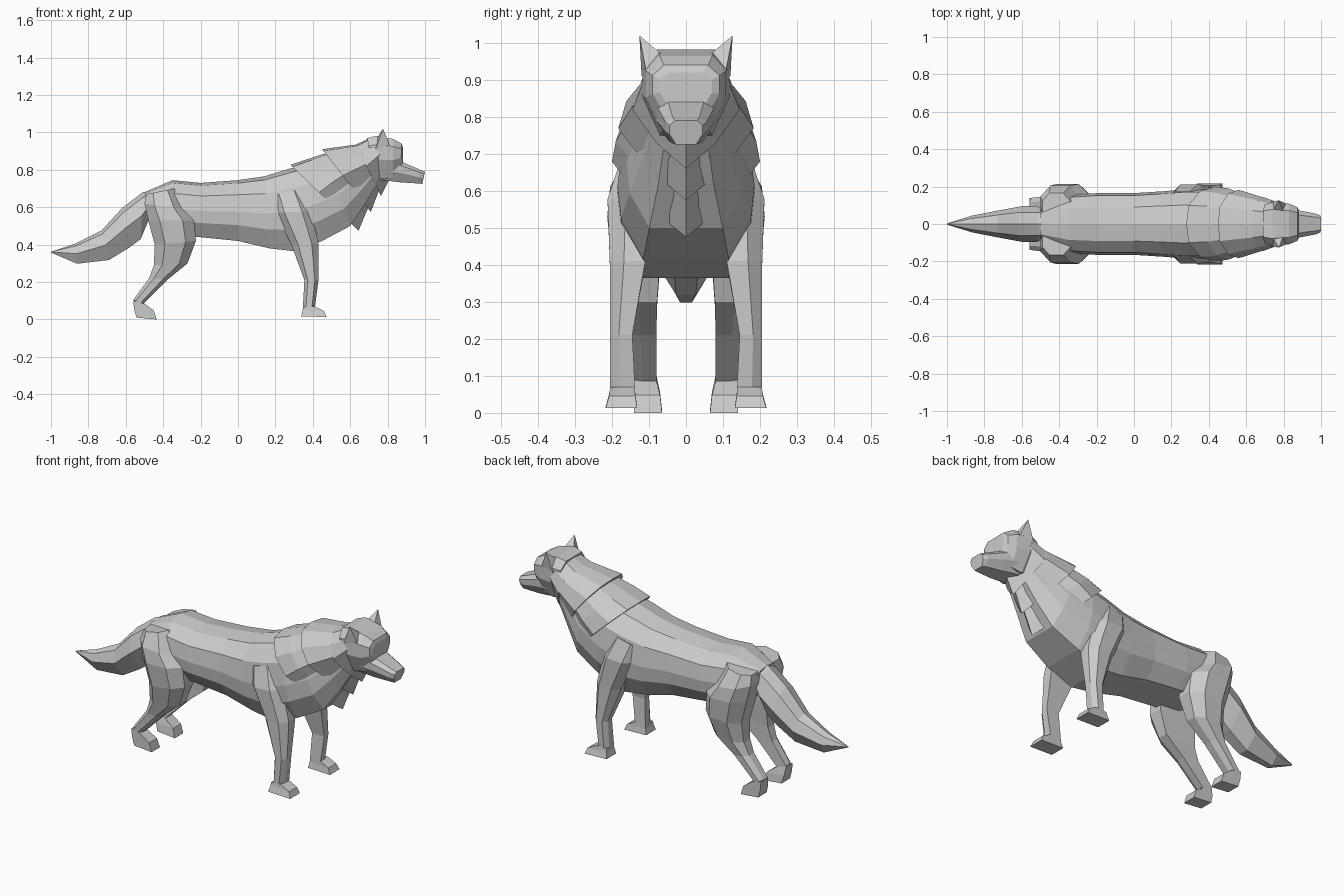
import bpy, bmesh

# cross-section outlines: (fraction of half width, fraction of the way from top to bottom)
TORSO = [(0.0, 0.0), (0.55, 0.05), (0.92, 0.24), (1.0, 0.52), (0.95, 0.74), (0.62, 1.0)]
RUFF = [(0.0, 0.0), (0.5, 0.03), (0.88, 0.2), (1.0, 0.42), (0.55, 0.75), (0.0, 1.0)]
HEAD = [(0.66, 0.0), (1.0, 0.2), (1.0, 0.55), (0.6, 1.0)]
TAIL = [(0.0, 0.0), (0.65, 0.12), (1.0, 0.5), (0.35, 1.0)]


def make_object(name, bm):
    bmesh.ops.remove_doubles(bm, verts=bm.verts, dist=0.0005)
    bmesh.ops.recalc_face_normals(bm, faces=bm.faces)
    mesh = bpy.data.meshes.new(name)
    bm.to_mesh(mesh)
    bm.free()
    obj = bpy.data.objects.new(name, mesh)
    bpy.context.collection.objects.link(obj)
    return obj


def loft(name, rings):
    """Skin a list of equally long point rings and cap both ends."""
    bm = bmesh.new()
    rows = [[bm.verts.new(p) for p in ring] for ring in rings]
    n = len(rows[0])
    for a, b in zip(rows, rows[1:]):
        for i in range(n):
            j = (i + 1) % n
            bm.faces.new((a[i], a[j], b[j], b[i]))
    bm.faces.new(rows[0])
    bm.faces.new(rows[-1])
    return make_object(name, bm)


def section(outline, xt, zt, xb, zb, w):
    """Symmetric ring hanging from the top point to the bottom point."""
    half = [(xt + (xb - xt) * t, f * w, zt + (zb - zt) * t) for f, t in outline]
    return half + [(x, -y, z) for x, y, z in reversed(half) if y > 1e-6]


def body_part(name, outline, sections):
    return loft(name, [section(outline, *s) for s in sections])


def leg_ring(side, xr, zr, xf, zf, y0, y1):
    """Six-sided ring from rear edge to front edge, with chamfered outer corners."""
    def pt(t, y):
        return (xr + (xf - xr) * t, side * y, zr + (zf - zr) * t)
    ym = y0 + (y1 - y0) * 0.6
    return [pt(0, y0), pt(0, ym), pt(0.25, y1), pt(0.75, y1), pt(1, ym), pt(1, y0)]


def foot_ring(side, xr, zr, xf, zf, y0, y1):
    ring = leg_ring(side, xr, zr, xf, zf, y0, y1)
    return [(x, side * y1, z) if i in (1, 4) else (x, y, z) for i, (x, y, z) in enumerate(ring)]


# torso running from the rump into the neck
body_part("torso", TORSO, [
    (-0.50, 0.68, -0.47, 0.52, 0.10),
    (-0.35, 0.745, -0.34, 0.45, 0.155),
    (-0.20, 0.73, -0.20, 0.44, 0.165),
    (0.00, 0.745, 0.00, 0.42, 0.165),
    (0.14, 0.765, 0.17, 0.38, 0.175),
    (0.27, 0.805, 0.30, 0.365, 0.185),
    (0.38, 0.83, 0.45, 0.42, 0.185),
    (0.48, 0.86, 0.60, 0.50, 0.16),
    (0.60, 0.90, 0.68, 0.62, 0.12),
    (0.70, 0.94, 0.76, 0.75, 0.09)])

# three overlapping layers of neck fur, flared at the rear
body_part("rear_mane", RUFF, [
    (0.28, 0.827, 0.645, 0.475, 0.20), (0.38, 0.86, 0.68, 0.56, 0.19),
    (0.52, 0.905, 0.72, 0.65, 0.15)])
body_part("middle_mane", RUFF, [
    (0.45, 0.91, 0.71, 0.575, 0.183), (0.63, 0.935, 0.75, 0.68, 0.145),
    (0.70, 0.965, 0.79, 0.74, 0.11)])
body_part("cheek_ruff", RUFF, [
    (0.63, 0.935, 0.765, 0.66, 0.145), (0.72, 0.978, 0.81, 0.75, 0.12),
    (0.78, 0.97, 0.84, 0.76, 0.09)])

# head and muzzle
body_part("head", HEAD, [
    (0.69, 0.97, 0.73, 0.76, 0.105), (0.74, 0.982, 0.77, 0.75, 0.118),
    (0.83, 0.965, 0.83, 0.76, 0.108), (0.875, 0.94, 0.87, 0.80, 0.09),
    (0.882, 0.92, 0.882, 0.82, 0.07)])
body_part("muzzle", HEAD, [
    (0.76, 0.86, 0.77, 0.745, 0.09), (0.87, 0.845, 0.87, 0.733, 0.075),
    (0.975, 0.80, 0.965, 0.727, 0.055), (1.0, 0.79, 0.985, 0.725, 0.045)])

# bushy tail
body_part("tail", TAIL, [
    (-0.46, 0.69, -0.47, 0.55, 0.07), (-0.51, 0.68, -0.52, 0.43, 0.095),
    (-0.62, 0.595, -0.58, 0.385, 0.095), (-0.73, 0.475, -0.69, 0.318, 0.075),
    (-0.87, 0.405, -0.86, 0.298, 0.045), (-0.995, 0.364, -1.0, 0.358, 0.004)])

# legs: rear x, rear z, front x, front z, inner y, outer y
front_leg = [
    (0.18, 0.66, 0.34, 0.70, 0.08, 0.175), (0.20, 0.57, 0.39, 0.58, 0.09, 0.212),
    (0.285, 0.40, 0.43, 0.41, 0.11, 0.206), (0.355, 0.21, 0.43, 0.21, 0.145, 0.206),
    (0.347, 0.065, 0.412, 0.07, 0.138, 0.205)]
front_foot = [(0.347, 0.067, 0.412, 0.07, 0.138, 0.205),
              (0.346, 0.05, 0.46, 0.045, 0.137, 0.208),
              (0.338, 0.017, 0.474, 0.013, 0.132, 0.217)]
hind_leg = [
    (-0.49, 0.67, -0.34, 0.70, 0.06, 0.165), (-0.50, 0.62, -0.29, 0.59, 0.06, 0.205),
    (-0.48, 0.53, -0.235, 0.53, 0.065, 0.213), (-0.445, 0.40, -0.225, 0.42, 0.07, 0.20),
    (-0.45, 0.29, -0.27, 0.30, 0.078, 0.17), (-0.475, 0.22, -0.38, 0.21, 0.08, 0.15),
    (-0.56, 0.105, -0.505, 0.085, 0.08, 0.14), (-0.556, 0.06, -0.48, 0.07, 0.075, 0.14)]
hind_foot = [(-0.56, 0.10, -0.50, 0.085, 0.08, 0.14),
             (-0.555, 0.055, -0.45, 0.048, 0.07, 0.14),
             (-0.543, 0.01, -0.435, 0.0, 0.065, 0.14)]
for label, side in (("left", 1), ("right", -1)):
    loft(f"front_leg_{label}", [leg_ring(side, *r) for r in front_leg])
    loft(f"front_foot_{label}", [foot_ring(side, *r) for r in front_foot])
    loft(f"hind_leg_{label}", [leg_ring(side, *r) for r in hind_leg])
    loft(f"hind_foot_{label}", [foot_ring(side, *r) for r in hind_foot])
    # pointed ear
    base = [(0.735, 0.06, 0.955), (0.80, 0.055, 0.96), (0.82, 0.105, 0.91), (0.735, 0.12, 0.91)]
    tip = (0.775, 0.126, 1.02)
    bm = bmesh.new()
    ring = [bm.verts.new((x, side * y, z)) for x, y, z in base]
    top = bm.verts.new((tip[0], side * tip[1], tip[2]))
    for i in range(4):
        bm.faces.new((ring[i], ring[(i + 1) % 4], top))
    bm.faces.new(ring)
    make_object(f"ear_{label}", bm)
